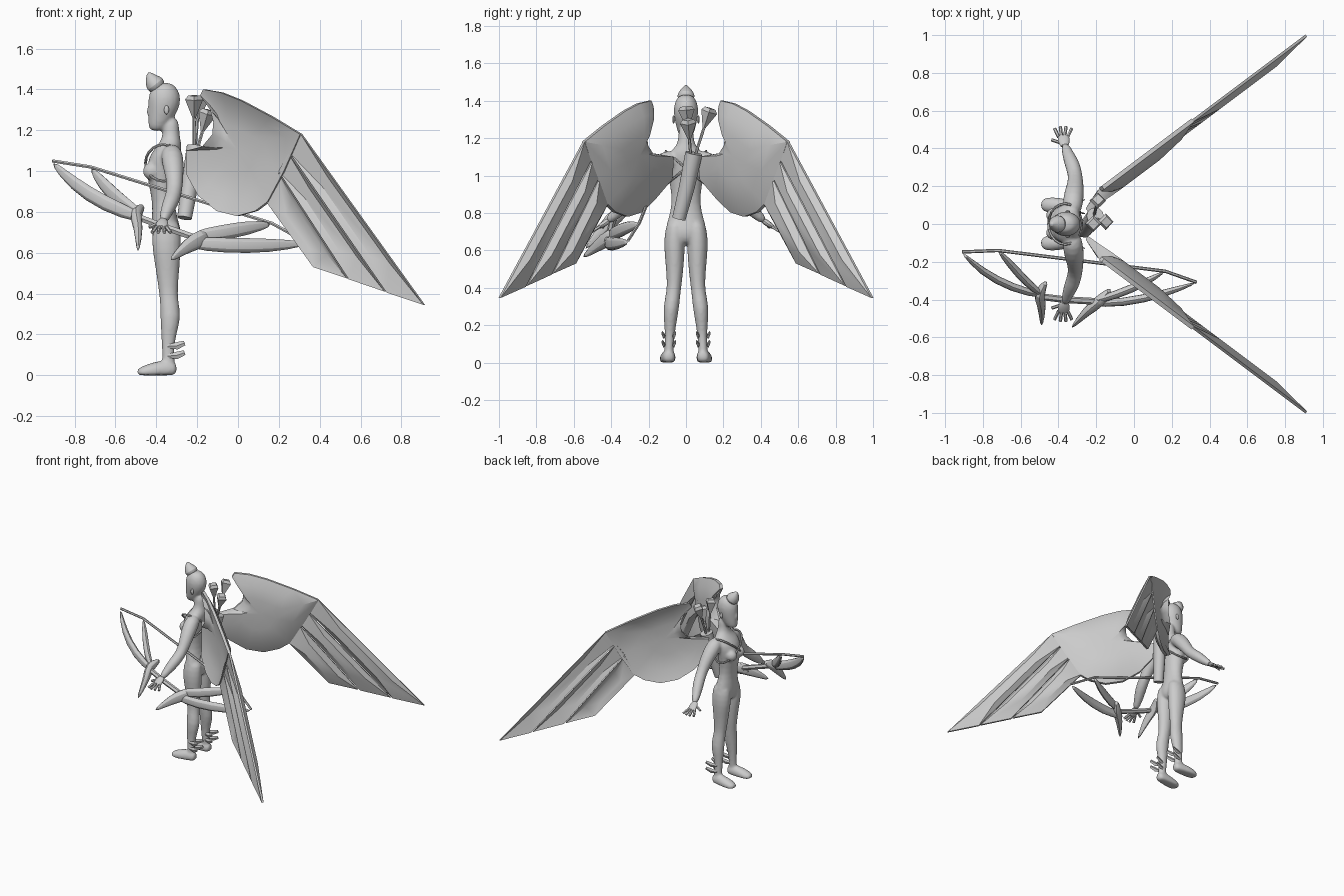
import bpy, bmesh, math
from mathutils import Vector

default = bpy.data.objects.get("Cube")
if default:
    bpy.data.objects.remove(default)

grey = bpy.data.materials.new("plain grey")
grey.use_nodes = True
grey.diffuse_color = (0.6, 0.6, 0.6, 1)
grey.node_tree.nodes["Principled BSDF"].inputs["Base Color"].default_value = grey.diffuse_color
parts = []
UP, ALONG_X, ALONG_Y = Vector((0, 0, 1)), Vector((1, 0, 0)), Vector((0, 1, 0))


def finish(name, bm, smooth_levels=0):
    """Turn a bmesh into a named object with the shared material."""
    bmesh.ops.recalc_face_normals(bm, faces=bm.faces[:])
    mesh = bpy.data.meshes.new(name)
    bm.to_mesh(mesh)
    bm.free()
    mesh.materials.append(grey)
    obj = bpy.data.objects.new(name, mesh)
    bpy.context.collection.objects.link(obj)
    if smooth_levels:
        add_subdivision(obj, smooth_levels)
    parts.append(obj)
    return obj


def add_subdivision(obj, levels):
    modifier = obj.modifiers.new("subdivision", 'SUBSURF')
    modifier.levels = modifier.render_levels = levels


def select_only(objects):
    bpy.ops.object.select_all(action='DESELECT')
    for obj in objects:
        obj.select_set(True)
    bpy.context.view_layer.objects.active = objects[0]


def loft(name, sections, ref=ALONG_X, sides=12, side=1, levels=0, flat_rings=False):
    """Skin ellipses along a path; a section is x, y, z, half width on ref, other half width."""
    bm = bmesh.new()
    path = [Vector((s[0], s[1] * side, s[2])) for s in sections]
    rings = []
    for i, s in enumerate(sections):
        tangent = path[min(i + 1, len(path) - 1)] - path[max(i - 1, 0)]
        if flat_rings:
            tangent = UP
        u = (ref - tangent * (ref.dot(tangent) / tangent.length_squared)).normalized()
        v = tangent.normalized().cross(u)
        ring = []
        for k in range(sides):
            t = math.tau * k / sides
            point = path[i] + u * s[3] * math.cos(t) + v * s[-1] * math.sin(t)
            point.z = max(point.z, 0)
            ring.append(bm.verts.new(point))
        rings.append(ring)
    for low, high in zip(rings, rings[1:]):
        for k in range(sides):
            j = (k + 1) % sides
            bm.faces.new((low[k], low[j], high[j], high[k]))
    bm.faces.new(rings[0])
    bm.faces.new(rings[-1])
    return finish(name, bm, levels)


def rod(name, points, radius, side=1):
    return loft(name, [(*p, radius) for p in points], Vector((0.3, 0.5, 0.8)), 6, side)


def ball(name, centre, radii):
    bm = bmesh.new()
    bmesh.ops.create_uvsphere(bm, u_segments=16, v_segments=10, radius=1)
    bmesh.ops.scale(bm, vec=radii, verts=bm.verts)
    bmesh.ops.translate(bm, vec=centre, verts=bm.verts)
    return finish(name, bm)


def wing_panel(name, outline, layers, side):
    """Cupped panel on the swept wing plane; layers hold inset scale and depth."""
    bm = bmesh.new()
    cx = sum(p[0] for p in outline) / len(outline)
    cz = sum(p[1] for p in outline) / len(outline)
    rings = []
    for scale, depth in layers:
        ring = []
        for px, pz in outline:
            x, z = cx + (px - cx) * scale, cz + (pz - cz) * scale
            y = 0.55 + 0.75 * (x - 0.31) + min(0, x + 0.18) * 0.8
            ring.append(bm.verts.new((x + 0.6 * depth, (y - 0.8 * depth) * side, z)))
        rings.append(ring)
    n = len(outline)
    for a, b in zip(rings, rings[1:]):
        for k in range(n):
            bm.faces.new((a[k], a[(k + 1) % n], b[(k + 1) % n], b[k]))
    for ring in (rings[0], rings[-1]):
        bmesh.ops.poke(bm, faces=[bm.faces.new(ring)])
    return finish(name, bm)


# Body masses: torso, neck, head, limbs and feet
body = [
    loft("body", [(-.35, 0, .63, .045, .06), (-.35, 0, .66, .068, .095), (-.35, 0, .71, .077, .118),
                  (-.36, 0, .77, .064, .098), (-.365, 0, .85, .056, .077), (-.372, 0, .94, .07, .087),
                  (-.372, 0, 1.01, .08, .10), (-.357, 0, 1.08, .08, .115), (-.335, 0, 1.125, .062, .095),
                  (-.328, 0, 1.155, .048, .055), (-.328, 0, 1.19, .042, .043), (-.33, 0, 1.27, .042, .042)],
         flat_rings=True),
    loft("head", [(-.40, 0, 1.195, .03, .025), (-.39, 0, 1.22, .052, .042), (-.378, 0, 1.26, .064, .054),
                  (-.363, 0, 1.31, .08, .066), (-.36, 0, 1.36, .084, .07), (-.36, 0, 1.405, .068, .058),
                  (-.36, 0, 1.435, .032, .03)], flat_rings=True),
    loft("nose", [(-.43, 0, 1.325, .008), (-.443, 0, 1.285, .015), (-.425, 0, 1.272, .012)])]
for side in (1, -1):
    body += [
        ball("breast", (-.418, .046 * side, 1.0), (.05, .042, .045)),
        loft("arm", [(-.325, .05, 1.095, .042), (-.325, .105, 1.085, .056), (-.318, .155, 1.035, .056),
                     (-.31, .21, .97, .045), (-.31, .26, .90, .039), (-.328, .32, .85, .042),
                     (-.35, .37, .80, .032), (-.368, .425, .75, .022)], side=side),
        loft("leg", [(-.35, .052, .77, .06, .045), (-.35, .06, .70, .074, .056), (-.35, .062, .62, .074, .059),
                     (-.345, .06, .52, .06, .05), (-.342, .062, .42, .049, .041),
                     (-.338, .068, .37, .046, .04), (-.329, .08, .29, .053, .045), (-.338, .084, .21, .041, .034),
                     (-.343, .087, .14, .031, .026), (-.34, .09, .08, .031, .026), (-.34, .092, .03, .035, .028)],
             side=side, flat_rings=True),
        loft("foot", [(-.297, .09, .025, .03, .035), (-.34, .092, .032, .038, .048),
                      (-.41, .098, .022, .044, .045), (-.46, .102, .014, .044, .034),
                      (-.497, .1, .01, .025, .02)], ref=ALONG_Y, side=side)]

# Fuse the body masses into one smooth skin
select_only(body)
bpy.ops.object.join()
parts = [body[0]]
add_subdivision(body[0], 1)
remesh = body[0].modifiers.new("fuse", 'REMESH')
remesh.mode, remesh.voxel_size, remesh.use_smooth_shade = 'VOXEL', 0.009, True
blend = body[0].modifiers.new("blend", 'SMOOTH')
blend.factor, blend.iterations = 0.5, 4

# Hair and crossed chest straps
loft("hair_bun", [(-.385, 0, 1.40, .04), (-.405, 0, 1.425, .052), (-.425, 0, 1.45, .036),
                  (-.44, 0, 1.485, .006)], levels=1)
for side in (1, -1):
    loop = []
    for k in range(21):
        t = math.tau * k / 20
        loop.append((-.365 + .088 * math.cos(t), .108 * math.sin(t), 1.04 + .09 * math.sin(t)))
    rod("chest_strap", loop, .007, side)

for side, label in ((1, "left"), (-1, "right")):
    ball(label + "_ear", (-.35, .066 * side, 1.30), (.012, .007, .022))

    # Palm and fingers
    loft(label + "_palm", [(-.366, .405, .766, .022, .018), (-.372, .44, .74, .034, .017),
                           (-.375, .475, .72, .032, .012)], side=side, levels=1)
    for k in range(4):
        spread = k - 1.5
        rod(label + "_finger", [(-.375 + spread * .016, .46, .728),
                                (-.375 + spread * .03, .52 - abs(spread) * .01, .70)], .009, side)
    rod(label + "_thumb", [(-.39, .43, .745), (-.435, .445, .725)], .009, side)

    # Ankle fins
    for reach in (-.028, .028):
        for z in (.095, .142):
            loft(label + "_ankle_fin", [(-.345, .092 + reach * .7, z, .008, .005),
                                        (-.30, .092 + reach, z + .002, .018, .007),
                                        (-.262, .092 + reach * 1.3, z + .016, .012, .003)],
                 ref=UP, sides=4, side=side)

    # Wing shoulder panel and three long feathers
    wing_panel(label + "_wing", [(-.165, 1.40), (-.08, 1.385), (.02, 1.345), (.17, 1.265), (.31, 1.18),
                                 (.23, 1.0), (.15, .85), (.09, .805), (.0, .78), (-.10, .805),
                                 (-.19, .88), (-.245, .98), (-.25, 1.1), (-.17, 1.12), (-.12, 1.18),
                                 (-.115, 1.24), (-.13, 1.30), (-.18, 1.37)],
               [(.4, .038), (.75, .022), (1, -.01), (1, .012), (.75, .048), (.4, .065)], side)
    for feather in ([(.31, 1.18), (.91, .345), (.73, .405), (.255, 1.09)],
                    [(.25, 1.085), (.72, .41), (.545, .47), (.20, 1.0)],
                    [(.20, .99), (.535, .475), (.37, .53), (.14, .85)]):
        wing_panel(label + "_feather", feather, [(.5, .018), (1, -.004), (1, .01), (.5, .04)], side)

# Quiver and arrows
loft("quiver", [(-.262, -.038, .77, .036), (-.235, .005, .94, .042), (-.205, .042, 1.12, .046)])
for tip in ((-.215, 0, 1.37), (-.145, .01, 1.30), (-.19, .13, 1.36)):
    end, base = Vector(tip), Vector((-.215, .03, 1.05))
    rod("arrow_shaft", [base, end], .008)
    aim = (end - base).normalized()
    loft("arrow_fletching", [(*(end - aim * .11), .008), (*(end - aim * .02), .044), (*end, .03)], sides=4)


def blade(name, points, widths, thickness):
    """Curved blade, wide upright and thinner across."""
    return loft(name, [(*p, w, w * thickness) for p, w in zip(points, widths)],
                ref=UP, sides=6, levels=1)


# Bow limbs, horns, grip and string
taper = (.014, .042, .046, .034)
blade("upper_outer_limb", [(-.912, -.15, 1.045), (-.81, -.25, .94), (-.65, -.34, .835), (-.46, -.385, .765)], taper, .6)
blade("upper_inner_limb", [(-.72, -.14, 1.015), (-.665, -.2, .94), (-.57, -.31, .845), (-.48, -.38, .79)], taper, .6)
blade("lower_outer_limb", [(.335, -.308, .645), (.16, -.37, .635), (-.06, -.42, .635), (-.26, -.42, .65)], taper, .6)
blade("lower_inner_limb", [(.165, -.25, .74), (.06, -.31, .725), (-.09, -.375, .695), (-.22, -.41, .68)], taper, .6)
blade("upper_horn", [(-.46, -.30, .83), (-.51, -.37, .79), (-.485, -.43, .73), (-.49, -.545, .60)],
      (.02, .055, .04, .012), .7)
blade("lower_horn", [(-.12, -.34, .695), (-.18, -.41, .67), (-.25, -.46, .635), (-.335, -.555, .56)],
      (.02, .06, .042, .012), .7)
rod("bow_grip", [(-.49, -.385, .775), (-.37, -.40, .73), (-.20, -.41, .67)], .018)
rod("bow_string", [(-.91, -.148, 1.05), (-.72, -.14, 1.02), (.165, -.25, .745), (.33, -.308, .655)], .009)

# Smooth shading with sharp edges kept
select_only(parts)
bpy.ops.object.shade_smooth_by_angle(angle=math.radians(35))
